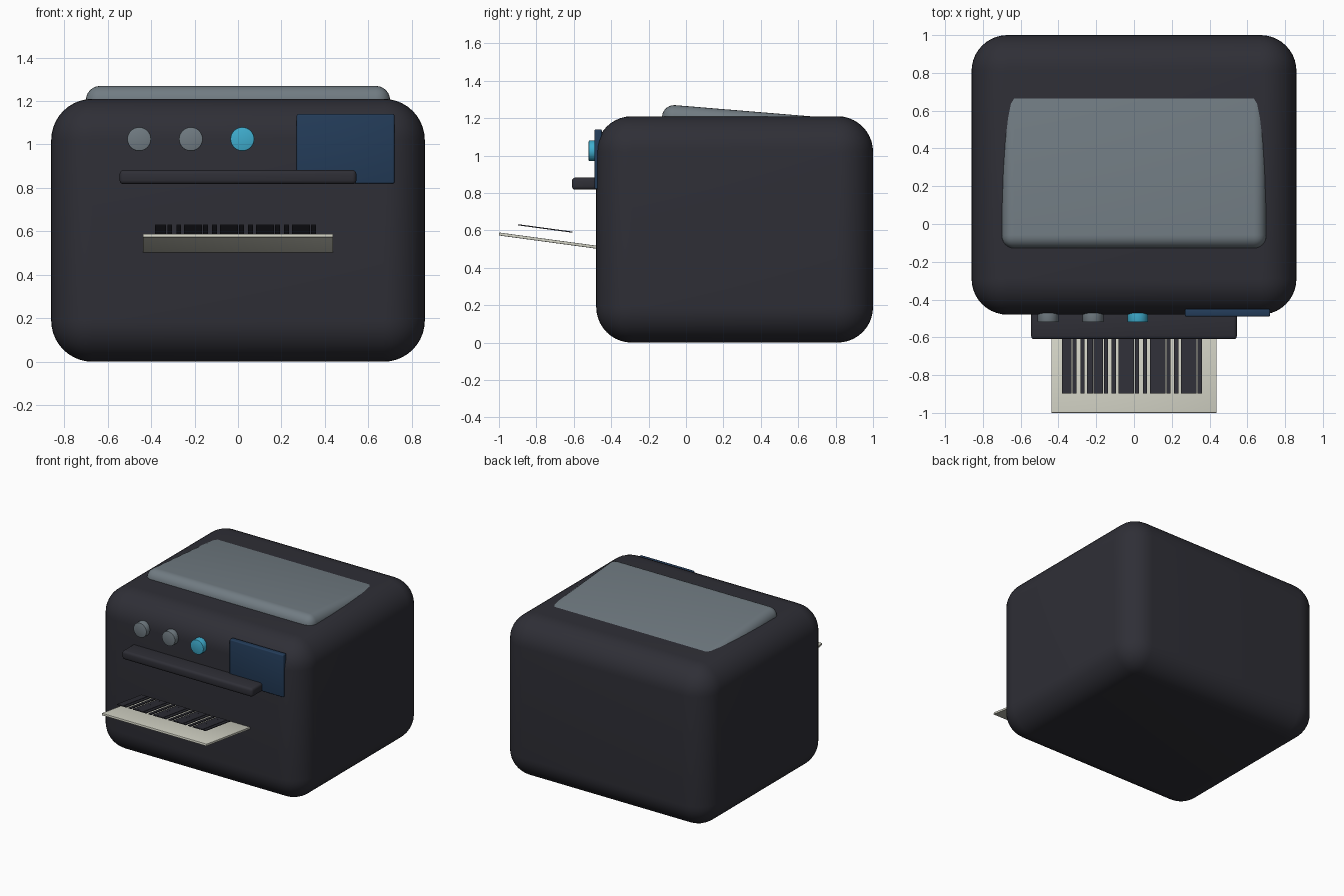
import bpy
from math import radians

if "Cube" in bpy.data.objects:
    bpy.data.objects.remove(bpy.data.objects["Cube"], do_unlink=True)


def material(name, *rgb):
    m = bpy.data.materials.new(name)
    m.use_nodes = True
    m.diffuse_color = (*rgb, 1)
    m.node_tree.nodes["Principled BSDF"].inputs["Base Color"].default_value = (*rgb, 1)
    return m


charcoal = material("charcoal", 0.028, 0.028, 0.037)
grey = material("slate grey", 0.165, 0.2, 0.225)
cyan = material("cyan", 0.05, 0.42, 0.62)
navy = material("navy", 0.017, 0.045, 0.1)
cream = material("cream", 0.65, 0.65, 0.56)


def finish(obj, name, mat, bevel, segments):
    """Name, colour, round the edges and smooth the part."""
    obj.name = name
    obj.data.materials.append(mat)
    bpy.ops.object.transform_apply(location=False, rotation=False, scale=True)
    if bevel:
        mod = obj.modifiers.new("rounding", 'BEVEL')
        mod.width = bevel
        mod.segments = segments
        bpy.ops.object.modifier_apply(modifier=mod.name)
    bpy.ops.object.shade_smooth_by_angle(angle=radians(35))
    return obj


def box(name, centre, size, mat, bevel=0, segments=3, tilt=0):
    bpy.ops.mesh.primitive_cube_add(size=1, location=centre)
    obj = bpy.context.object
    obj.scale = size
    obj.rotation_euler.x = radians(tilt)
    return finish(obj, name, mat, bevel, segments)


# Rounded housing and tilted lid sunk into its top
box("body", (0, 0.26, 0.605), (1.72, 1.48, 1.21), charcoal, 0.19, 10)
box("lid", (0, 0.32, 1.168), (1.4, 0.9, 0.14), grey, 0.065, 6, tilt=-4.7)

# Front panel: screen and ledge over the slot
box("screen", (0.495, -0.47, 0.98), (0.45, 0.04, 0.32), navy, 0.008)
box("ledge", (0, -0.53, 0.85), (1.09, 0.16, 0.065), charcoal, 0.018)

# Round buttons
for name, x, mat in (("left_button", -0.455, grey),
                     ("middle_button", -0.217, grey),
                     ("power_button", 0.02, cyan)):
    bpy.ops.mesh.primitive_cylinder_add(vertices=32, radius=0.055, depth=0.08,
                                        location=(x, -0.48, 1.025),
                                        rotation=(radians(90), 0, 0))
    finish(bpy.context.object, name, mat, 0.004, 2)

# Printed sheet rising out of the slot, with a floating row of code bars
box("sheet", (0, -0.7, 0.54), (0.875, 0.605, 0.016), cream, 0.003, 2, tilt=-7.7)
widths = (0.05, 0.022, 0.022, 0.032)
for i in range(18):
    box(f"code_bar_{i + 1}", (-0.356 + 0.0414 * i, -0.752, 0.61),
        (widths[i % 4], 0.295, 0.006), charcoal, tilt=-7.7)
